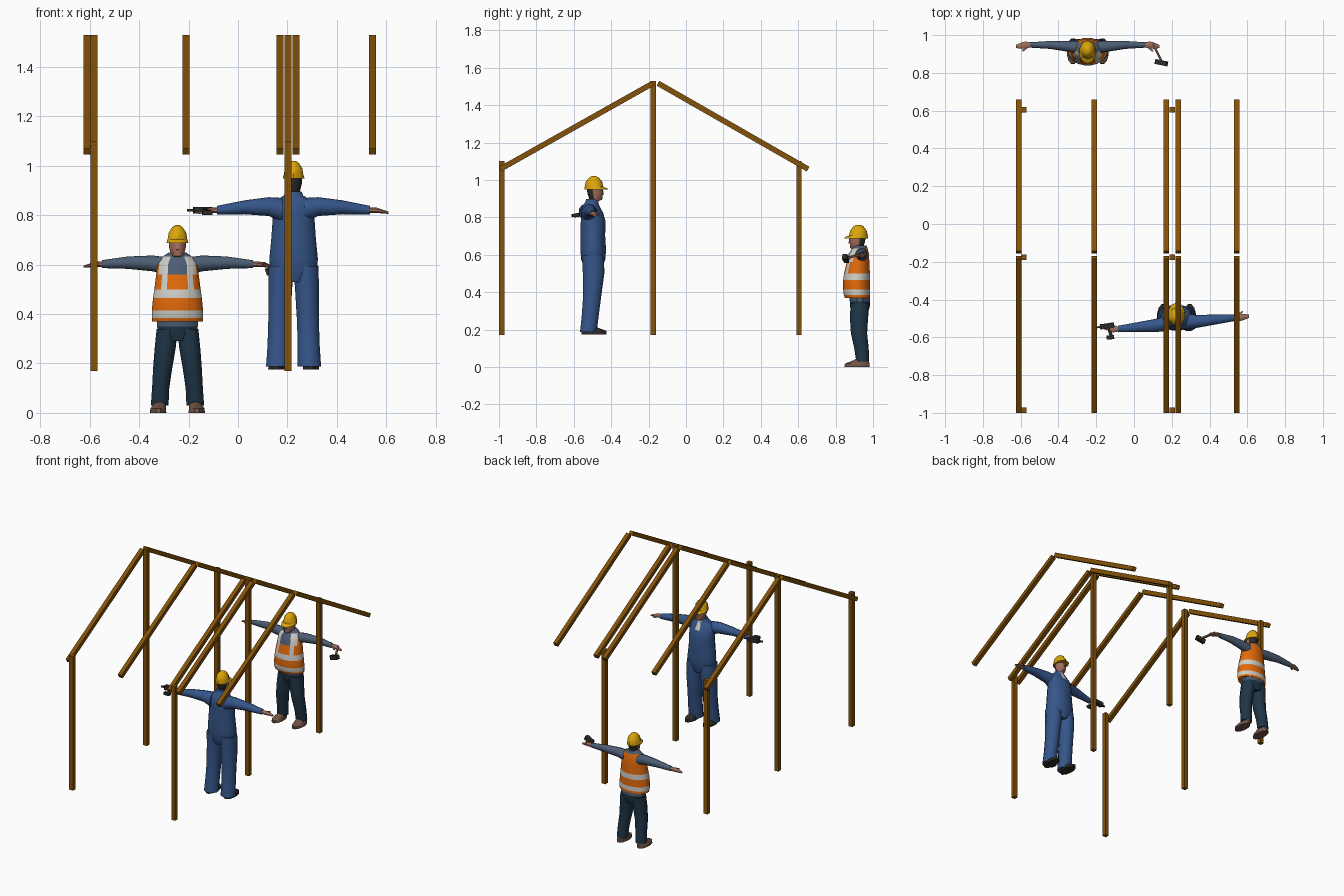
import bpy, bmesh, math
from mathutils import Vector, Matrix

if "Cube" in bpy.data.objects:
    bpy.data.objects.remove(bpy.data.objects["Cube"])


def material(name, r, g, b):
    color = [(c / 255) ** 2.2 for c in (r, g, b)] + [1]
    m = bpy.data.materials.new(name)
    m.use_nodes = True
    m.diffuse_color = color
    m.node_tree.nodes["Principled BSDF"].inputs["Base Color"].default_value = color
    return m


WOOD = material("timber brown", 130, 82, 17)
YELLOW = material("helmet yellow", 218, 164, 18)
ORANGE = material("vest orange", 226, 106, 20)
WHITE = material("reflective white", 205, 204, 198)
BLUE = material("overall blue", 56, 86, 136)
DENIM = material("dark denim", 36, 56, 72)
GREY = material("shirt grey blue", 78, 94, 116)
SKIN = material("skin", 160, 110, 92)
LEATHER = material("shoe leather", 112, 84, 70)
DARK = material("dark grey", 48, 46, 44)


def finish(bm, name, mats, smooth):
    bmesh.ops.recalc_face_normals(bm, faces=bm.faces)
    mesh = bpy.data.meshes.new(name)
    bm.to_mesh(mesh)
    bm.free()
    for m in mats:
        mesh.materials.append(m)
    ob = bpy.data.objects.new(name, mesh)
    bpy.context.collection.objects.link(ob)
    if smooth:
        bpy.ops.object.select_all(action="DESELECT")
        ob.select_set(True)
        bpy.context.view_layer.objects.active = ob
        bpy.ops.object.shade_smooth_by_angle(angle=math.radians(40))
    return ob


def beam(name, a, b, width, depth, mat, place=Matrix()):
    """Square-ended bar from a to b."""
    a, b = Vector(a), Vector(b)
    d = b - a
    bm = bmesh.new()
    bmesh.ops.create_cube(bm, size=1)
    turn = d.to_track_quat("Z", "Y").to_matrix().to_4x4()
    bm.transform(place @ Matrix.Translation((a + b) / 2) @ turn
                 @ Matrix.Diagonal((width, depth, d.length, 1)))
    return finish(bm, name, [mat], False)


def loft(name, rings, mats, place, along="z", side=1, sides=12, rule=None):
    """Skin over elliptical rings (x, y, z, radius, radius)."""
    bm = bmesh.new()
    loops = []
    for x, y, z, ra, rb in rings:
        loop = []
        for i in range(sides):
            t = math.tau * (i + 0.5) / sides
            u, v = ra * math.cos(t), rb * math.sin(t)
            off = (u, v, 0) if along == "z" else (0, u, v)
            loop.append(bm.verts.new(Vector((x * side, y, z)) + Vector(off)))
        loops.append(loop)
    for p, q in zip(loops, loops[1:]):
        for i in range(sides):
            j = (i + 1) % sides
            bm.faces.new((p[i], p[j], q[j], q[i]))
    bm.faces.new(loops[0])
    bm.faces.new(loops[-1])
    if rule:
        for f in bm.faces:
            f.material_index = rule(f.calc_center_median())
    bm.transform(place)
    return finish(bm, name, mats, True)


# Timber frame: two rows of posts
T = 0.029
for x, row in ((-0.583, "right"), (0.202, "left")):
    for y, top, spot in ((-0.986, 1.1, "front"), (-0.175, 1.53, "middle"), (0.604, 1.1, "back")):
        beam(f"{spot}_{row}_post", (x, y, 0.17), (x, y, top), T, T, WOOD)

# Sloping rafters on both sides of the ridge
for n, x in enumerate((-0.61, -0.21, 0.17, 0.235, 0.545)):
    beam(f"front_rafter_{n}", (x, -0.993, 1.058), (x, -0.177, 1.517), T, T, WOOD)
    beam(f"back_rafter_{n}", (x, -0.15, 1.517), (x, 0.653, 1.058), T, T, WOOD)


def head(who, top, place):
    loft(who + "_head", [(0, y, top + z, a, b) for y, z, a, b in (
        (0.012, -0.165, 0.028, 0.028), (0.008, -0.135, 0.026, 0.028),
        (-0.008, -0.125, 0.026, 0.035), (-0.004, -0.09, 0.035, 0.043),
        (0, -0.05, 0.036, 0.043))], [SKIN, DARK], place,
        rule=lambda c: int(c.y > 0.005 and c.z > top - 0.12))
    loft(who + "_helmet", [(0, y, top + z, a, b) for y, z, a, b in (
        (-0.01, -0.072, 0.046, 0.064), (-0.008, -0.064, 0.045, 0.06),
        (0.002, -0.058, 0.042, 0.05), (0.002, -0.03, 0.037, 0.044),
        (0.002, -0.008, 0.022, 0.027), (0.002, 0, 0.009, 0.012))],
        [YELLOW], place, sides=10)
    beam(who + "_nose", (0, -0.044, top - 0.1), (0, -0.04, top - 0.075),
         0.012, 0.014, SKIN, place)


def limbs(who, place, leg, arm, hand_y, trousers, sleeve, shoe):
    for s, label in ((1, "left"), (-1, "right")):
        loft(f"{who}_{label}_leg", leg, [trousers], place, side=s)
        x, y = leg[-1][:2]
        loft(f"{who}_{label}_shoe", [
            (x + 0.006, y - 0.03, 0, 0.034, 0.07), (x + 0.006, y - 0.03, 0.018, 0.033, 0.068),
            (x, y - 0.01, 0.034, 0.026, 0.045), (x, y, 0.05, 0.022, 0.026)],
            [shoe], place, side=s)
        # Sleeve bends toward the hand offset of its side
        end = arm[-1][0]
        path = [(x, y + hand_y[s] * x / end, z, a, b) for x, y, z, a, b in arm]
        loft(f"{who}_{label}_arm", path, [sleeve], place, "x", s, 10)
        x, y, z, a, b = path[-1]
        loft(f"{who}_{label}_hand", [
            (x - 0.01, y, z, 0.013, 0.012), (x + 0.025, y, z, 0.02, 0.012),
            (x + 0.045, y - 0.004, z - 0.004, 0.018, 0.009),
            (x + 0.075, y - 0.008, z - 0.01, 0.009, 0.005)], [SKIN], place, "x", s, 8)
        beam(f"{who}_{label}_thumb", (s * (x + 0.015), y - 0.012, z),
             (s * (x + 0.04), y - 0.032, z - 0.004), 0.01, 0.01, SKIN, place)


# Worker in the reflective vest, facing the front
place = Matrix.Translation((-0.245, 0.92, 0))
head("vest_worker", 0.76, place)
limbs("vest_worker", place,
      [(0.042, 0.01, 0.34, 0.044, 0.052), (0.05, 0.005, 0.26, 0.044, 0.05),
       (0.06, 0.005, 0.18, 0.04, 0.045), (0.068, 0.018, 0.1, 0.036, 0.04),
       (0.072, 0.025, 0.03, 0.037, 0.036)],
      [(0.05, 0.015, 0.595, 0.035, 0.036), (0.1, 0.02, 0.605, 0.03, 0.032),
       (0.2, 0.028, 0.608, 0.022, 0.025), (0.305, 0.028, 0.602, 0.015, 0.016)],
      {1: 0, -1: 0}, DENIM, GREY, LEATHER)
loft("vest_worker_hips", [(0, 0.01, 0.29, 0.06, 0.045), (0, 0.01, 0.32, 0.083, 0.054),
     (0, 0.01, 0.35, 0.085, 0.056), (0, 0.005, 0.39, 0.088, 0.058)], [DENIM, GREY], place,
     rule=lambda c: int(c.z > 0.355))


def vest_color(c):
    if 0.385 < c.z < 0.415 or 0.465 < c.z < 0.5:
        return 1
    if c.z > 0.635 or (c.y < -0.02 and abs(c.x) < 0.028 and c.z > 0.56):
        return 2
    return int(c.y < 0 and c.z > 0.5 and 0.036 < abs(c.x) < 0.07)


loft("safety_vest", [(0, y, z, a, b) for y, z, a, b in (
    (-0.003, 0.37, 0.104, 0.068), (-0.006, 0.385, 0.105, 0.071), (-0.008, 0.415, 0.105, 0.073),
    (-0.008, 0.465, 0.1, 0.073), (-0.006, 0.5, 0.095, 0.07), (0, 0.56, 0.087, 0.061),
    (0.004, 0.605, 0.082, 0.055), (0.01, 0.633, 0.06, 0.042), (0.01, 0.65, 0.034, 0.034))],
    [ORANGE, WHITE, GREY], place, sides=20, rule=vest_color)

# Hammer in the left hand
beam("hammer_handle", (0.345, 0.035, 0.605), (0.395, -0.065, 0.582), 0.012, 0.012, LEATHER, place)
beam("hammer_head", (0.36, -0.06, 0.57), (0.42, -0.072, 0.59), 0.026, 0.028, DARK, place)

# Worker in overalls, facing the back
place = Matrix.Translation((0.225, -0.49, 0.175)) @ Matrix.Rotation(math.pi, 4, "Z")
head("overall_worker", 0.845, place)
limbs("overall_worker", place,
      [(0.05, 0.008, 0.42, 0.053, 0.06), (0.054, 0.004, 0.33, 0.05, 0.06),
       (0.058, 0.012, 0.2, 0.046, 0.05), (0.061, 0.022, 0.1, 0.046, 0.047),
       (0.064, 0.032, 0.012, 0.049, 0.046)],
      [(0.045, 0.03, 0.645, 0.045, 0.05), (0.1, 0.036, 0.66, 0.037, 0.038),
       (0.2, 0.036, 0.657, 0.028, 0.028), (0.31, 0.036, 0.645, 0.018, 0.018)],
      {1: 0.03, -1: -0.03}, BLUE, BLUE, DARK)
loft("overall_body", [(0, y, z, a, b) for y, z, a, b in (
    (0.006, 0.355, 0.07, 0.05), (0.006, 0.4, 0.098, 0.066), (0.006, 0.45, 0.1, 0.07),
    (0.008, 0.53, 0.092, 0.067), (0.006, 0.6, 0.087, 0.068), (0.012, 0.65, 0.088, 0.06),
    (0.018, 0.685, 0.072, 0.046), (0.014, 0.705, 0.04, 0.036), (0.012, 0.722, 0.032, 0.032))],
    [BLUE, WHITE], place, sides=16,
    rule=lambda c: int(c.y < -0.01 and abs(c.x) < 0.02 and c.z > 0.66))

# Power drill in the left hand
beam("drill_body", (0.33, 0.045, 0.645), (0.405, 0.055, 0.645), 0.028, 0.028, DARK, place)
beam("drill_bit", (0.4, 0.055, 0.645), (0.43, 0.058, 0.645), 0.01, 0.01, DARK, place)
beam("drill_grip", (0.36, 0.05, 0.643), (0.345, 0.105, 0.635), 0.018, 0.02, DARK, place)
beam("drill_battery", (0.33, 0.108, 0.635), (0.37, 0.112, 0.635), 0.022, 0.018, DARK, place)
